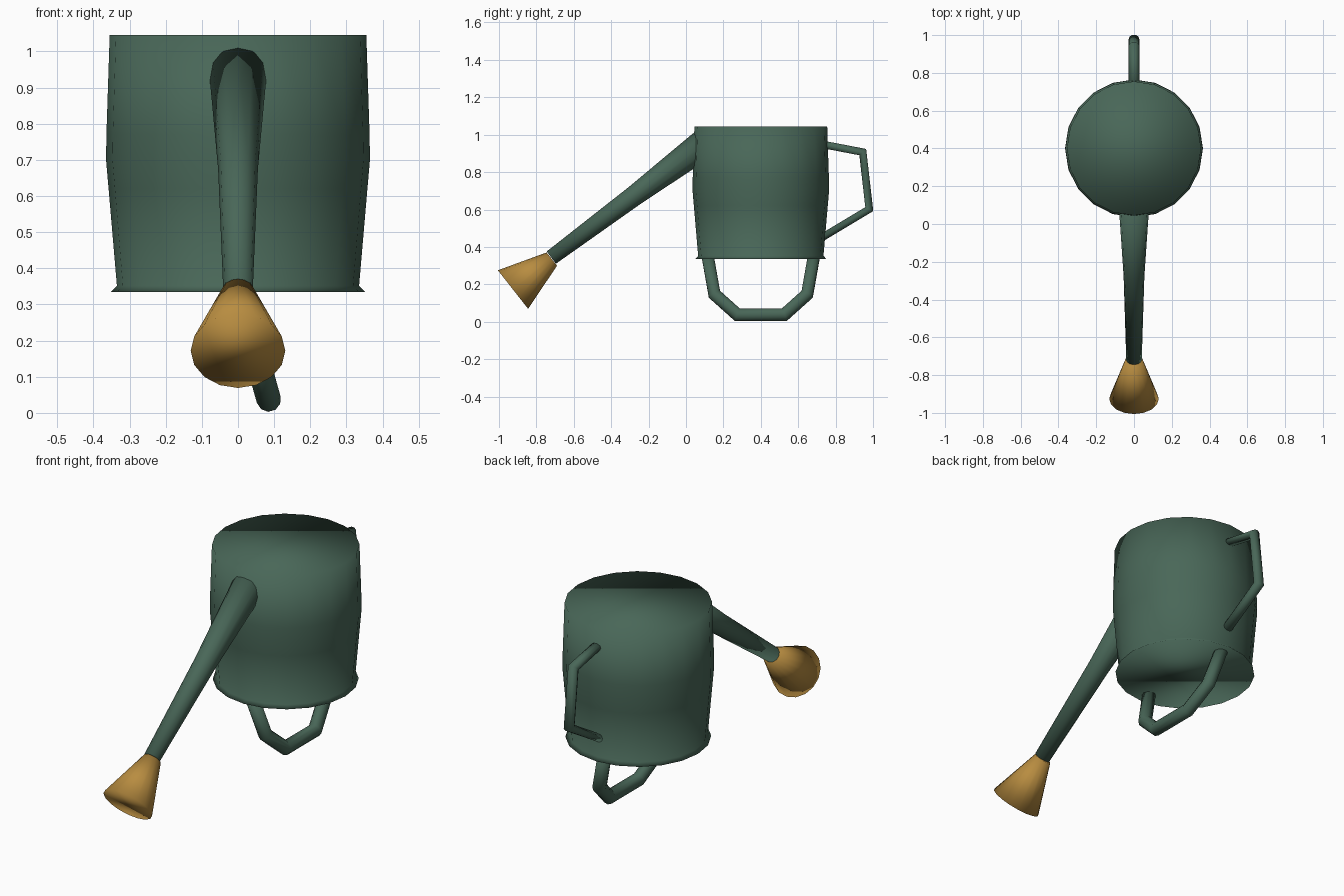
import bpy, bmesh, math
from mathutils import Vector

cube = bpy.data.objects.get("Cube")
if cube:
    bpy.data.objects.remove(cube, do_unlink=True)


def material(name, rgb):
    mat = bpy.data.materials.new(name)
    mat.use_nodes = True
    mat.diffuse_color = (*rgb, 1)
    bsdf = mat.node_tree.nodes["Principled BSDF"]
    bsdf.inputs["Base Color"].default_value = (*rgb, 1)
    bsdf.inputs["Roughness"].default_value = 0.7
    return mat


green = material("dark green", (0.066, 0.135, 0.097))
ochre = material("ochre", (0.48, 0.265, 0.052))


def sweep(name, path, radii, sides, mat, normal=(1, 0, 0)):
    """Capped tube along a planar path with mitred corners.
    Each radius is (across the plane, within the plane)."""
    normal = Vector(normal).normalized()
    points = [Vector(p) for p in path]
    bm = bmesh.new()
    rings = []
    for i, p in enumerate(points):
        before = (p - points[i - 1]).normalized() if i else None
        after = (points[i + 1] - p).normalized() if i + 1 < len(points) else None
        before, after = before or after, after or before
        tangent = (before + after).normalized()
        miter = normal.cross(tangent) / tangent.dot(after)
        wide, thick = radii[i]
        ring = []
        for k in range(sides):
            a = math.tau * k / sides
            ring.append(bm.verts.new(p + normal * wide * math.cos(a) + miter * thick * math.sin(a)))
        rings.append(ring)
    for low, high in zip(rings, rings[1:]):
        for k in range(sides):
            n = (k + 1) % sides
            bm.faces.new((low[k], low[n], high[n], high[k]))
    bm.faces.new(rings[0])
    bm.faces.new(rings[-1])
    bmesh.ops.recalc_face_normals(bm, faces=bm.faces)
    for f in bm.faces:
        f.smooth = True
    mesh = bpy.data.meshes.new(name)
    bm.to_mesh(mesh)
    bm.free()
    mesh.materials.append(mat)
    obj = bpy.data.objects.new(name, mesh)
    bpy.context.collection.objects.link(obj)
    return obj


def round_radii(values):
    return [(r, r) for r in values]


# Bellied tank with a small flared rim at its lower end
tank = [(0.335, 0.351), (0.352, 0.335), (0.62, 0.358), (0.7, 0.365), (0.77, 0.364), (1.045, 0.355)]
sweep("tank", [(0, 0.4, z) for z, r in tank], round_radii(r for z, r in tank), 20, green)

# Tapered spout
start, end = Vector((0, 0.088, 0.945)), Vector((0, -0.72, 0.343))
sweep("spout", [start, start.lerp(end, 0.45), end], round_radii((0.08, 0.055, 0.041)), 12, green)

# Sprinkler head
sweep("sprinkler_head", [(0, -0.7175, 0.335), (0, -0.925, 0.172)], round_radii((0.045, 0.131)), 16, ochre)

# Angular handle on the back
back = [(0.72, 0.95), (0.945, 0.907), (0.98, 0.602), (0.71, 0.44)]
sweep("back_handle", [(0, y, z) for y, z in back], [(0.028, 0.021)] * len(back), 10, green)

# Swinging bail handle, leaning sideways from its hinges
lean = 0.28
half = [(0.283, 0.345), (0.248, 0.147), (0.125, 0.037)]
bail = [(-y, z) for y, z in half] + [(y, z) for y, z in reversed(half)]
sweep("bail_handle", [(lean * (0.34 - z), 0.4 + y, z) for y, z in bail],
      [(0.034, 0.034)] * len(bail), 10, green, normal=(1, 0, lean))
